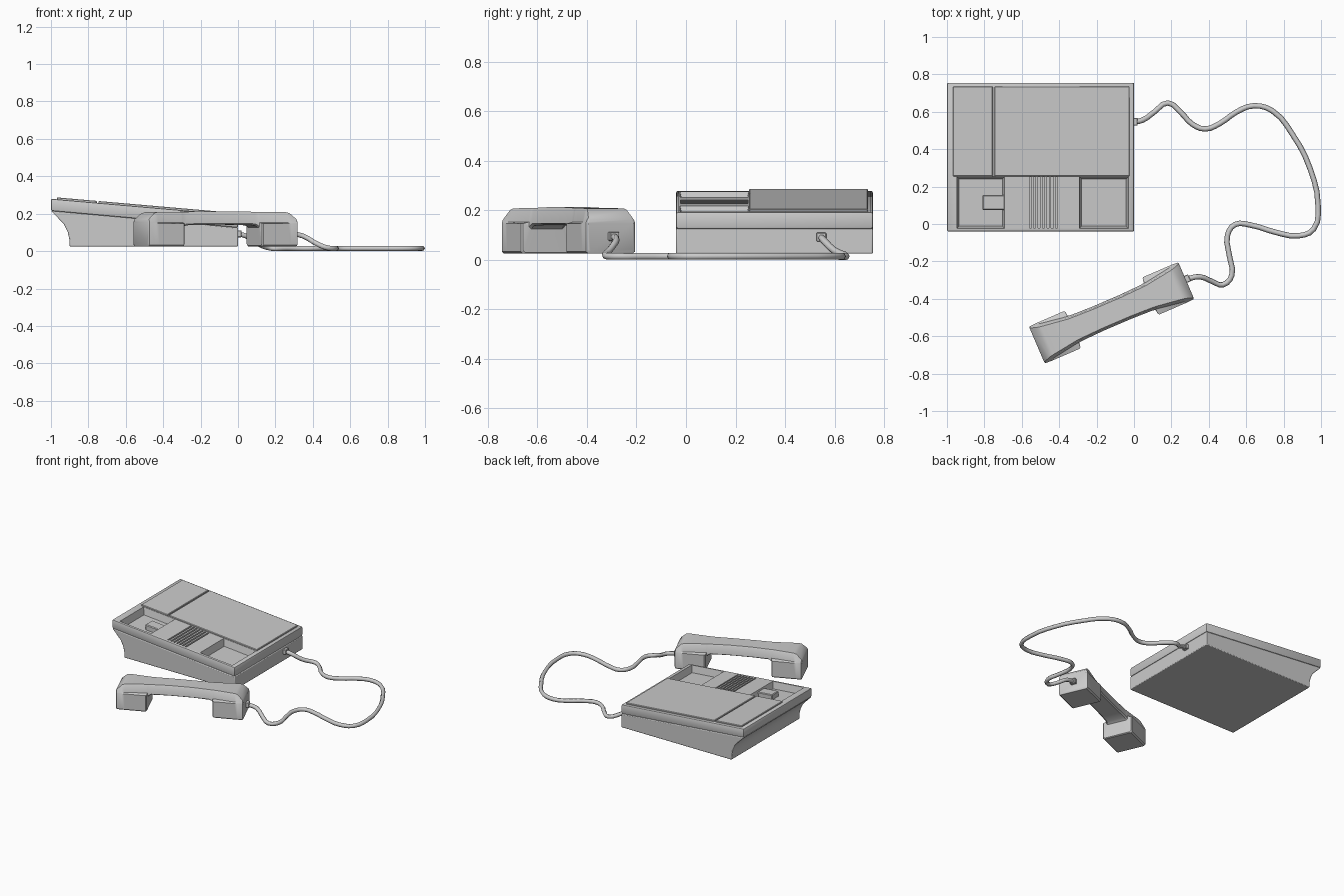
import bpy, bmesh, math
from mathutils import Matrix

if "Cube" in bpy.data.objects:
    bpy.data.objects.remove(bpy.data.objects["Cube"])


def top(x):
    return 0.203 - 0.087 * x          # sloping deck height


def seam(x):
    return 0.125 - 0.09 * x           # sloping parting line


def finish(name, bm, bevel=0, segs=2):
    bmesh.ops.recalc_face_normals(bm, faces=bm.faces)
    me = bpy.data.meshes.new(name)
    bm.to_mesh(me)
    bm.free()
    ob = bpy.data.objects.new(name, me)
    bpy.context.collection.objects.link(ob)
    if bevel:
        m = ob.modifiers.new("bevel", 'BEVEL')
        m.width, m.segments, m.limit_method = bevel, segs, 'ANGLE'
        m.angle_limit = math.radians(40)
    return ob


def smooth(ob, angle=30):
    bpy.ops.object.select_all(action='DESELECT')
    ob.select_set(True)
    bpy.context.view_layer.objects.active = ob
    bpy.ops.object.shade_smooth_by_angle(angle=math.radians(angle))


def loft(bm, rings):
    vs = [[bm.verts.new(p) for p in r] for r in rings]
    n = len(vs[0])
    for a, b in zip(vs, vs[1:]):
        for i in range(n):
            bm.faces.new((a[i], a[(i + 1) % n], b[(i + 1) % n], b[i]))
    bm.faces.new(vs[0])
    bm.faces.new(vs[-1])


def prism(name, prof, y0, y1, bevel, segs=2):
    bm = bmesh.new()
    loft(bm, [[(x, y, z) for x, z in prof] for y in (y0, y1)])
    return finish(name, bm, bevel, segs)


def slab(bm, x0, x1, y0, y1, d0, d1, inset=0):
    # block following the deck slope, from offset d0 (inset) up to d1
    loft(bm, [[(x, y, top(x) + d) for x, y in
               ((x0 + i, y0 + i), (x1 - i, y0 + i), (x1 - i, y1 - i), (x0 + i, y1 - i))]
              for d, i in ((d0, inset), (d1, 0))])


# lower body with concave left side
lower = prism("lower_body", [(-0.9, 0.025), (0, 0.025), (0, seam(0)), (-1, seam(-1)),
                             (-0.965, 0.18), (-0.93, 0.143), (-0.911, 0.105), (-0.902, 0.065)],
              -0.04, 0.755, 0.005)
smooth(lower)

# upper shell
upper = prism("upper_shell", [(-1, seam(-1)), (0, seam(0)), (0, top(0) - 0.01), (-1, top(-1) - 0.01)],
              -0.04, 0.755, 0.008)

# cradle wells and speaker slots cut from the shell
bm = bmesh.new()
for x0, x1 in ((-0.95, -0.69), (-0.295, -0.028)):
    slab(bm, x0, x1, -0.026, 0.255, -0.06, 0.0, 0.014)
for i in range(7):
    x = -0.56 + i * 0.0235
    slab(bm, x, x + 0.011, -0.022, 0.25, -0.03, 0.02)
cutter = finish("well_cutter", bm)
cutter.hide_render = True
mod = upper.modifiers.new("wells", 'BOOLEAN')
mod.object, mod.operation, mod.solver = cutter, 'DIFFERENCE', 'EXACT'
bpy.context.view_layer.objects.active = upper
for m in list(upper.modifiers):
    bpy.ops.object.modifier_apply(modifier=m.name)
bpy.data.objects.remove(cutter)
smooth(upper)

# raised back panels, with a groove between them
for name, x0, x1 in (("left_panel", -0.968, -0.755), ("right_panel", -0.745, -0.025)):
    bm = bmesh.new()
    slab(bm, x0, x1, 0.255, 0.735, -0.02, 0.0)
    finish(name, bm, 0.003, 1)

# hook switch
bm = bmesh.new()
slab(bm, -0.81, -0.68, 0.075, 0.155, -0.065, -0.022)
finish("hook_switch", bm, 0.005, 1)

# handset: stations along its length
# (u, bottom z, cup half width, handle half width, top half width, top z)
half = [(-0.435, 0.035, 0.1, 0.1, 0.09, 0.163),
        (-0.43, 0.025, 0.107, 0.107, 0.097, 0.17),
        (-0.395, 0.025, 0.109, 0.103, 0.086, 0.202),
        (-0.375, 0.025, 0.109, 0.099, 0.082, 0.208),
        (-0.232, 0.025, 0.109, 0.077, 0.062, 0.21),
        (-0.225, 0.03, 0.102, 0.0765, 0.062, 0.21),
        (-0.222, 0.125, 0.078, 0.076, 0.061, 0.21),
        (-0.2, 0.138, 0.075, 0.074, 0.06, 0.21),
        (-0.08, 0.141, 0.071, 0.07, 0.056, 0.213)]
rings = []
for u, zb, hc, hh, ht, zt in half + [(-s[0], *s[1:]) for s in reversed(half)]:
    zc = 0.15
    side = [(hc - 0.01, zb), (hc, zb + 0.008), (hc, zc - 0.003), (hh, zc + 0.003),
            (ht + 0.006, zt - 0.008), (ht, zt)]
    rings.append([(u, v, z) for v, z in side] + [(u, -v, z) for v, z in reversed(side)])
bm = bmesh.new()
loft(bm, rings)
bmesh.ops.transform(bm, verts=bm.verts, matrix=Matrix.Translation((-0.12, -0.475, 0))
                    @ Matrix.Rotation(math.radians(23.3), 4, 'Z'))
smooth(finish("handset", bm))

# cord plugs
for name, loc, ang in (("base_plug", (0.005, 0.547, 0.092), 0), ("handset_plug", (0.283, -0.293, 0.095), 23.3)):
    bm = bmesh.new()
    bmesh.ops.create_cube(bm, size=1, matrix=Matrix.Translation(loc)
                          @ Matrix.Rotation(math.radians(ang), 4, 'Z') @ Matrix.Diagonal((0.03, 0.04, 0.036, 1)))
    finish(name, bm, 0.003, 1)

# cord lying on the ground between the plugs
F = 0.0145
path = [(0.0, 0.545, 0.092), (0.045, 0.555, 0.08), (0.11, 0.60, 0.037), (0.18, 0.647, F), (0.25, 0.597, F),
        (0.31, 0.535, F), (0.38, 0.508, F), (0.46, 0.538, F), (0.55, 0.6, F), (0.64, 0.632, F),
        (0.74, 0.605, F), (0.85, 0.475, F), (0.94, 0.3, F), (0.984, 0.1, F), (0.96, -0.028, F),
        (0.88, -0.063, F), (0.76, -0.045, F), (0.62, -0.005, F), (0.54, -0.003, F), (0.5, -0.06, F),
        (0.51, -0.17, F), (0.523, -0.275, F), (0.475, -0.325, 0.018), (0.42, -0.308, 0.04),
        (0.35, -0.282, 0.08), (0.28, -0.295, 0.095)]
cu = bpy.data.curves.new("cord", 'CURVE')
cu.dimensions = '3D'
cu.bevel_depth, cu.bevel_resolution, cu.resolution_u = 0.0145, 1, 3
cu.use_fill_caps = True
sp = cu.splines.new('BEZIER')
sp.bezier_points.add(len(path) - 1)
for p, co in zip(sp.bezier_points, path):
    p.co = co
    p.handle_left_type = p.handle_right_type = 'AUTO'
cord = bpy.data.objects.new("cord", cu)
bpy.context.collection.objects.link(cord)
